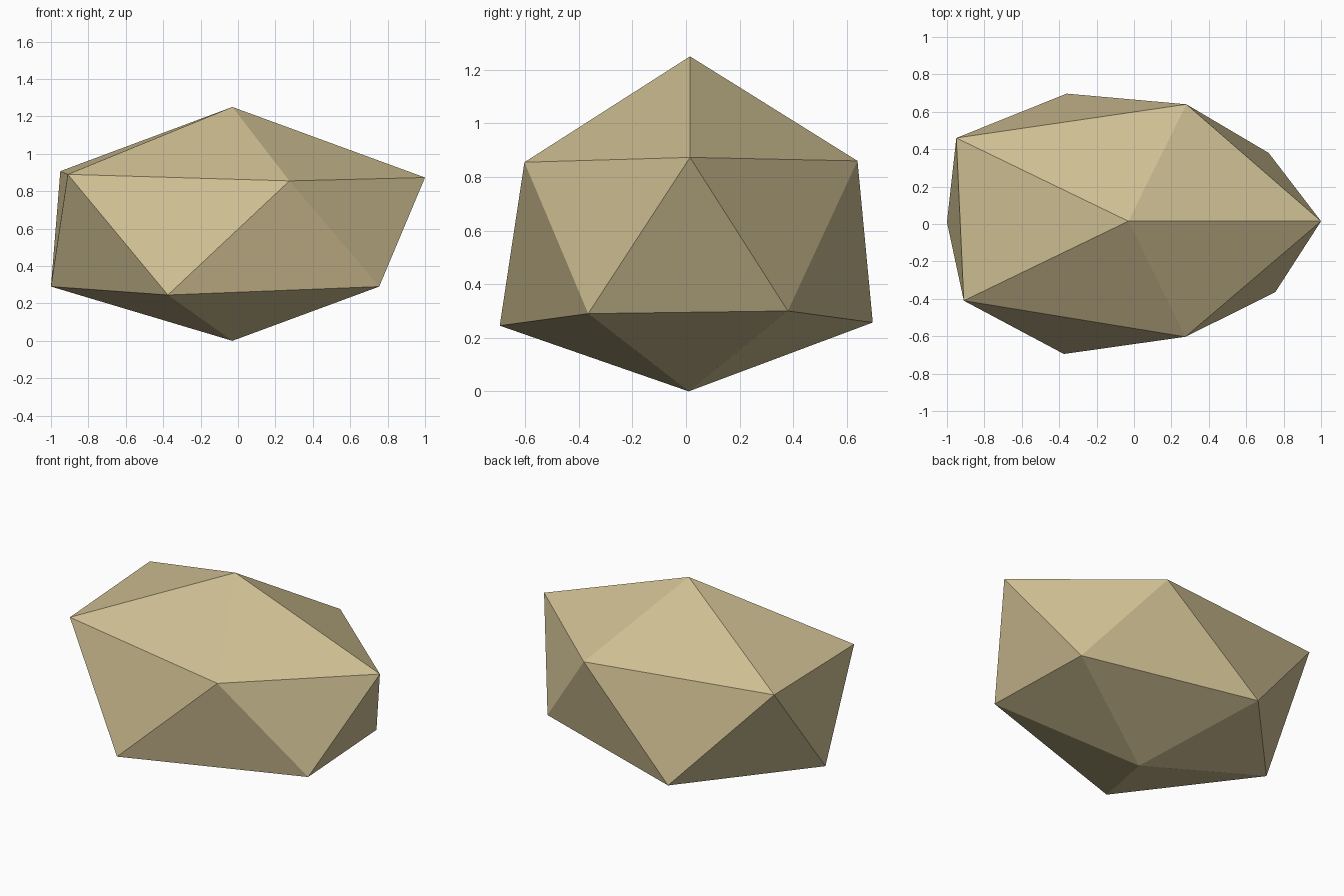
import bpy
import bmesh

cube = bpy.data.objects.get("Cube")
if cube:
    bpy.data.objects.remove(cube, do_unlink=True)

# Sandstone material
stone = bpy.data.materials.new("sandy_stone")
stone.use_nodes = True
colour = (0.62, 0.52, 0.29, 1.0)
stone.diffuse_color = colour
bsdf = next(n for n in stone.node_tree.nodes if n.type == "BSDF_PRINCIPLED")
bsdf.inputs["Base Color"].default_value = colour
bsdf.inputs["Roughness"].default_value = 0.9

# Rock profile: two staggered rings of corners between a peak and a base point
peak = (-0.03, 0.015, 1.25)
base = (-0.03, 0.01, 0.0)
upper_ring = [(1.0, 0.015, 0.873), (0.28, 0.64, 0.86), (-0.95, 0.46, 0.907),
              (-0.91, -0.41, 0.89), (0.275, -0.603, 0.855)]
lower_ring = [(0.72, 0.38, 0.30), (-0.36, 0.697, 0.257), (-1.0, 0.01, 0.29),
              (-0.375, -0.695, 0.245), (0.755, -0.365, 0.29)]

bm = bmesh.new()
top = bm.verts.new(peak)
bottom = bm.verts.new(base)
upper = [bm.verts.new(p) for p in upper_ring]
lower = [bm.verts.new(p) for p in lower_ring]

# Crown, side band and underside facets
count = len(upper)
for i in range(count):
    j = (i + 1) % count
    bm.faces.new((top, upper[i], upper[j]))
    bm.faces.new((upper[i], lower[i], upper[j]))
    bm.faces.new((lower[i], lower[j], upper[j]))
    bm.faces.new((bottom, lower[j], lower[i]))
bmesh.ops.recalc_face_normals(bm, faces=bm.faces)

mesh = bpy.data.meshes.new("rock")
bm.to_mesh(mesh)
bm.free()
mesh.materials.append(stone)
rock = bpy.data.objects.new("rock", mesh)
bpy.context.collection.objects.link(rock)
